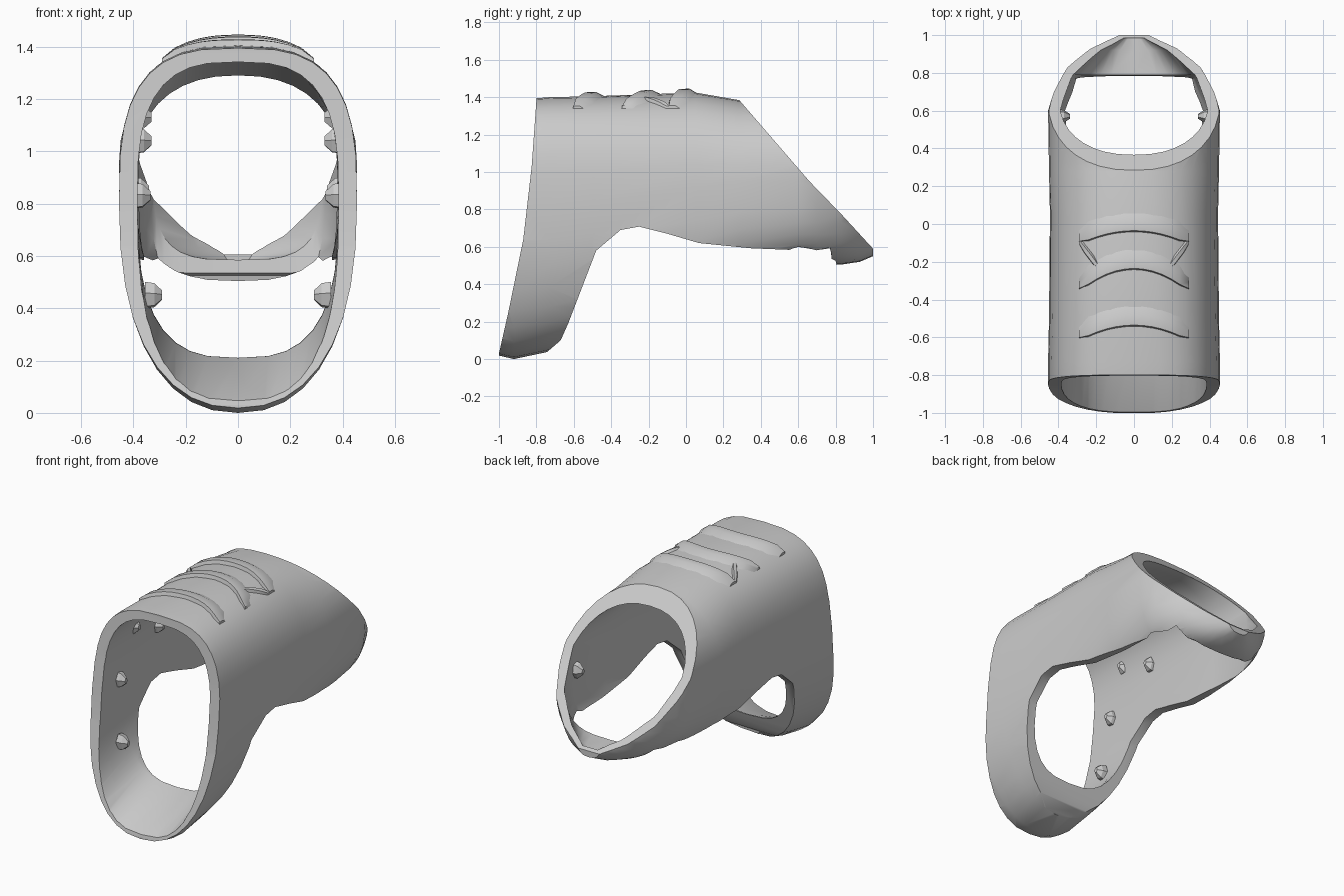
import bpy, bmesh, math
from mathutils import Vector

cube = bpy.data.objects.get("Cube")
if cube:
    bpy.data.objects.remove(cube, do_unlink=True)

grey = bpy.data.materials.new("plain grey")
grey.use_nodes = True
grey.diffuse_color = (0.6, 0.6, 0.6, 1)
grey.node_tree.nodes["Principled BSDF"].inputs["Base Color"].default_value = (0.6, 0.6, 0.6, 1)


def loft(name, rings):
    """Closed solid through a list of equal-length point rings."""
    bm = bmesh.new()
    rows = [[bm.verts.new(p) for p in ring] for ring in rings]
    n = len(rows[0])
    for a, b in zip(rows, rows[1:]):
        for i in range(n):
            j = (i + 1) % n
            bm.faces.new((a[i], a[j], b[j], b[i]))
    bm.faces.new(rows[0])
    bm.faces.new(rows[-1])
    bmesh.ops.recalc_face_normals(bm, faces=bm.faces)
    mesh = bpy.data.meshes.new(name)
    bm.to_mesh(mesh)
    bm.free()
    mesh.materials.append(grey)
    obj = bpy.data.objects.new(name, mesh)
    bpy.context.collection.objects.link(obj)
    return obj


def activate(obj):
    bpy.ops.object.select_all(action='DESELECT')
    obj.select_set(True)
    bpy.context.view_layer.objects.active = obj


def smooth(obj, degrees=32):
    activate(obj)
    bpy.ops.object.shade_smooth_by_angle(angle=math.radians(degrees))


def boolean(obj, cutter, operation):
    mod = obj.modifiers.new(operation, 'BOOLEAN')
    mod.operation, mod.solver, mod.object = operation, 'EXACT', cutter
    activate(obj)
    bpy.ops.object.modifier_apply(modifier=mod.name)
    bpy.data.objects.remove(cutter, do_unlink=True)


def shape(y):
    """Middle height, upper and lower roundness of the section at y."""
    t = min(max((y + 0.8) / 1.1, 0), 1)
    return 0.8 + 0.15 * t, 3 - 0.7 * t, 2.3 + 0.7 * t


def section(y, low, high, w, extra=0.0, n=36):
    mid, up, down = shape(y)
    ring = []
    for i in range(n):
        a = 2 * math.pi * i / n
        c, s = math.cos(a), math.sin(a)
        e = 2 / (up if s >= 0 else down + extra)
        reach = high - mid if s >= 0 else mid - low
        ring.append((math.copysign(abs(c) ** e * w, c), y,
                     mid + math.copysign(abs(s) ** e * reach, s)))
    return ring


# Outer and inner stations: y, lowest z, highest z, half width
OUTER = [(-1.05, .03, 1.38, .45), (-.92, 0, 1.385, .455), (-.73, .04, 1.4, .455),
         (-.5, .12, 1.405, .45), (.05, .3, 1.425, .445), (.28, .42, 1.385, .45),
         (.6, .5, 1.37, .455), (.7, .5, 1.36, .425), (.83, .505, 1.35, .36),
         (.93, .52, 1.35, .255), (1, .55, 1.35, .12)]
INNER = [(-1.1, 0, 1.335, .385), (-.63, .21, 1.345, .385), (-.5, .22, 1.345, .385),
         (.05, .35, 1.35, .38), (.3, .4, 1.29, .385), (.6, .42, 1.29, .395),
         (.77, .43, 1.29, .335), (.79, .585, 1.29, .325), (.92, .58, 1.29, .2),
         (.985, .575, 1.29, .08)]
# Side outline: front edge, slanted back edge, arched underside
OUTLINE = [(-1, -.2), (-1, .03), (-.95, .25), (-.87, .64), (-.825, 1.03), (-.8, 1.38),
           (-.8, 1.6), (.1, 1.6), (.28, 1.39), (.66, .95), (.83, .775), (1, .59),
           (1.1, .5), (1.1, .4), (.83, .4), (.8, .525), (.7, .578), (.35, .592),
           (.07, .62), (-.1, .67), (-.25, .708), (-.35, .69), (-.48, .58), (-.58, .32),
           (-.63, .19), (-.67, .1), (-.74, .04), (-.76, -.2)]

# Hollow shell trimmed to its side outline
shell = loft("shell", [section(*s) for s in OUTER])
boolean(shell, loft("hollow", [section(*s, extra=0.5) for s in INNER]), 'DIFFERENCE')
boolean(shell, loft("outline", [[(x, y, z) for y, z in OUTLINE] for x in (-.8, .8)]), 'INTERSECT')
smooth(shell)


def surface_z(x, y):
    for a, b in zip(OUTER, OUTER[1:]):
        if a[0] <= y <= b[0]:
            t = (y - a[0]) / (b[0] - a[0])
            high, w = (a[k] + (b[k] - a[k]) * t for k in (2, 3))
            mid, up, _ = shape(y)
            return mid + (high - mid) * (1 - min(abs(x) / w, 1) ** up) ** (1 / up)


def strap(name, path, front, back, height):
    """Raised strap following the shell: steep in front, sloping behind."""
    rings = []
    for i, (x, y) in enumerate(path):
        k = 0.6 if i in (0, len(path) - 1) else 1
        rings.append([(x, y + d * k, surface_z(x, y + d * k) + h)
                      for d, h in ((-front, -.03), (-front * .7, height * k),
                                   (back * .2, height * k), (back, -.015))])
    smooth(loft(name, rings), 40)


# Three bowed straps over the top
for label, y, bow in (("front", -.5, .08), ("middle", -.2, .12), ("rear", 0, .07)):
    xs = [.29 * i / 6 for i in range(-6, 7)]
    strap(label + "_strap", [(x, y - bow * (x / .29) ** 2) for x in xs], .05, .09, .022)

# Short slanted straps joining the rear and middle ones
for label, side in (("left", 1), ("right", -1)):
    strap(label + "_cross_strap",
          [(side * (.29 - .1 * i / 4), -.09 - .13 * i / 4) for i in range(5)], .035, .035, .016)

# Small pointed studs on both inner walls: y, z, wall x
STUDS = [(-.54, 1.13, .375), (-.29, 1.04, .375), (-.67, .83, .38), (-.71, .45, .335), (.57, .85, .385)]
for label, side in (("left", 1), ("right", -1)):
    for i, (y, z, x) in enumerate(STUDS):
        rings = []
        for depth, size in ((.02, 1), (-.015, .9), (-.045, .35)):
            rings.append([(side * (x + depth), y + .038 * size * math.cos(a), z + .055 * size * math.sin(a))
                          for a in (2 * math.pi * k / 6 + i for k in range(6))])
        loft(f"{label}_stud_{i + 1}", rings)
